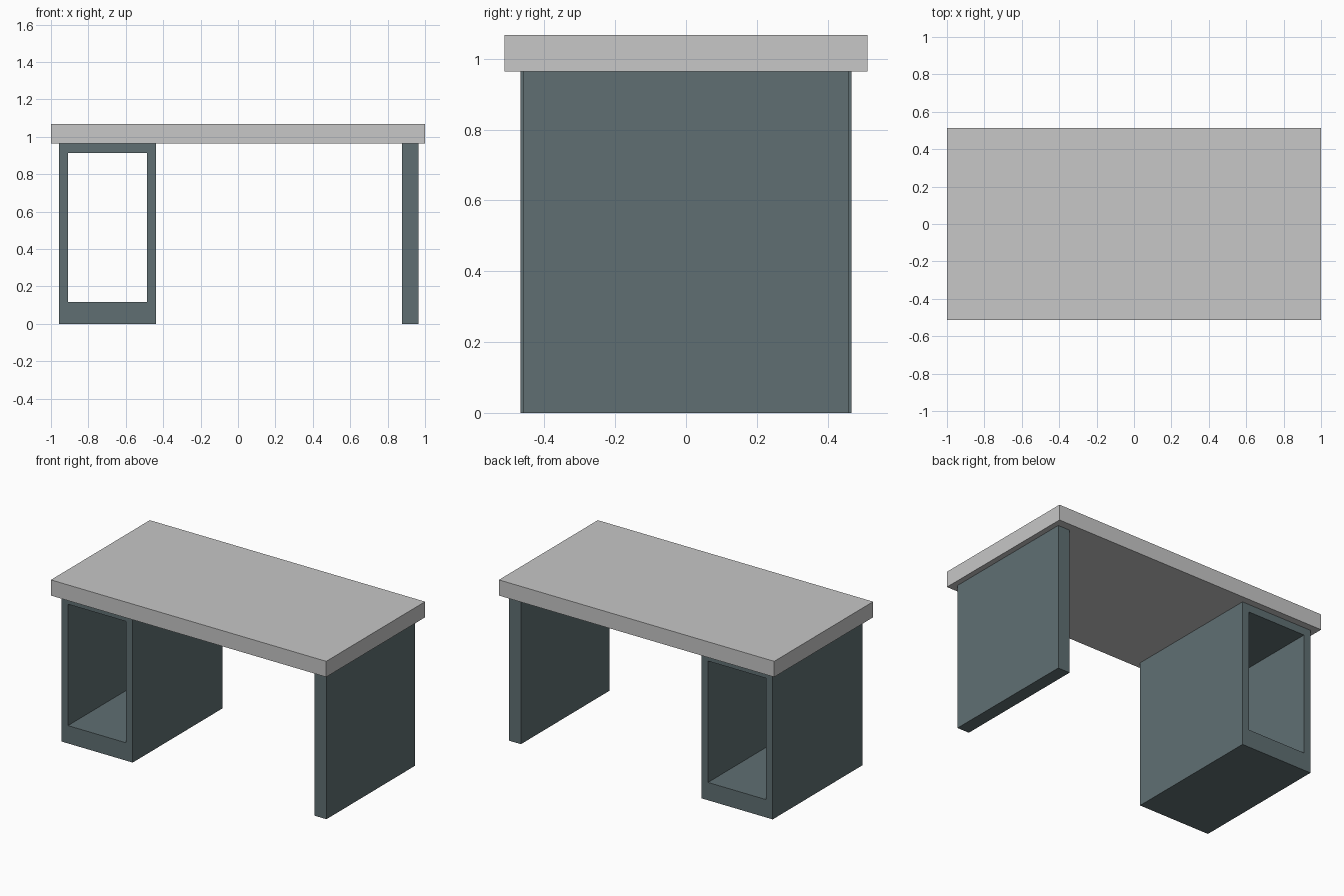
import bpy
import bmesh

if "Cube" in bpy.data.objects:
    bpy.data.objects.remove(bpy.data.objects["Cube"])


def material(name, rgb):
    m = bpy.data.materials.new(name)
    m.diffuse_color = (*rgb, 1.0)
    m.use_nodes = True
    m.node_tree.nodes["Principled BSDF"].inputs["Base Color"].default_value = m.diffuse_color
    return m


def finish(name, bm, mat):
    bmesh.ops.recalc_face_normals(bm, faces=bm.faces)
    mesh = bpy.data.meshes.new(name)
    bm.to_mesh(mesh)
    bm.free()
    mesh.materials.append(mat)
    ob = bpy.data.objects.new(name, mesh)
    bpy.context.collection.objects.link(ob)
    return ob


def rect(x0, x1, z0, z1):
    return [(x0, z0), (x1, z0), (x1, z1), (x0, z1)]


def slab(name, x0, x1, half_y, z0, z1, mat):
    """Solid box symmetric about y = 0."""
    bm = bmesh.new()
    bmesh.ops.create_cube(bm, size=1)
    for v in bm.verts:
        v.co.x = x0 if v.co.x < 0 else x1
        v.co.y *= 2 * half_y
        v.co.z = z0 if v.co.z < 0 else z1
    return finish(name, bm, mat)


def open_frame(name, outer, inner, half_y, mat):
    """Rectangular tube open at front and back."""
    bm = bmesh.new()
    loops = [[bm.verts.new((x, y, z)) for x, z in pts]
             for pts, y in ((outer, -half_y), (outer, half_y),
                            (inner, half_y), (inner, -half_y))]
    for a, b in zip(loops, loops[1:] + loops[:1]):
        for i in range(4):
            j = (i + 1) % 4
            bm.faces.new((a[i], a[j], b[j], b[i]))
    return finish(name, bm, mat)


light_grey = material("light grey", (0.57, 0.57, 0.57))
slate = material("slate grey", (0.116, 0.159, 0.171))

# Table top
slab("desk_top", -1.0, 1.0, 0.513, 0.964, 1.067, light_grey)

# Hollow pedestal on the left
open_frame("left_pedestal", rect(-0.957, -0.438, 0.0, 0.964),
           rect(-0.908, -0.487, 0.117, 0.914), 0.467, slate)

# Solid panel leg on the right
slab("right_leg_panel", 0.878, 0.964, 0.459, 0.0, 0.964, slate)
